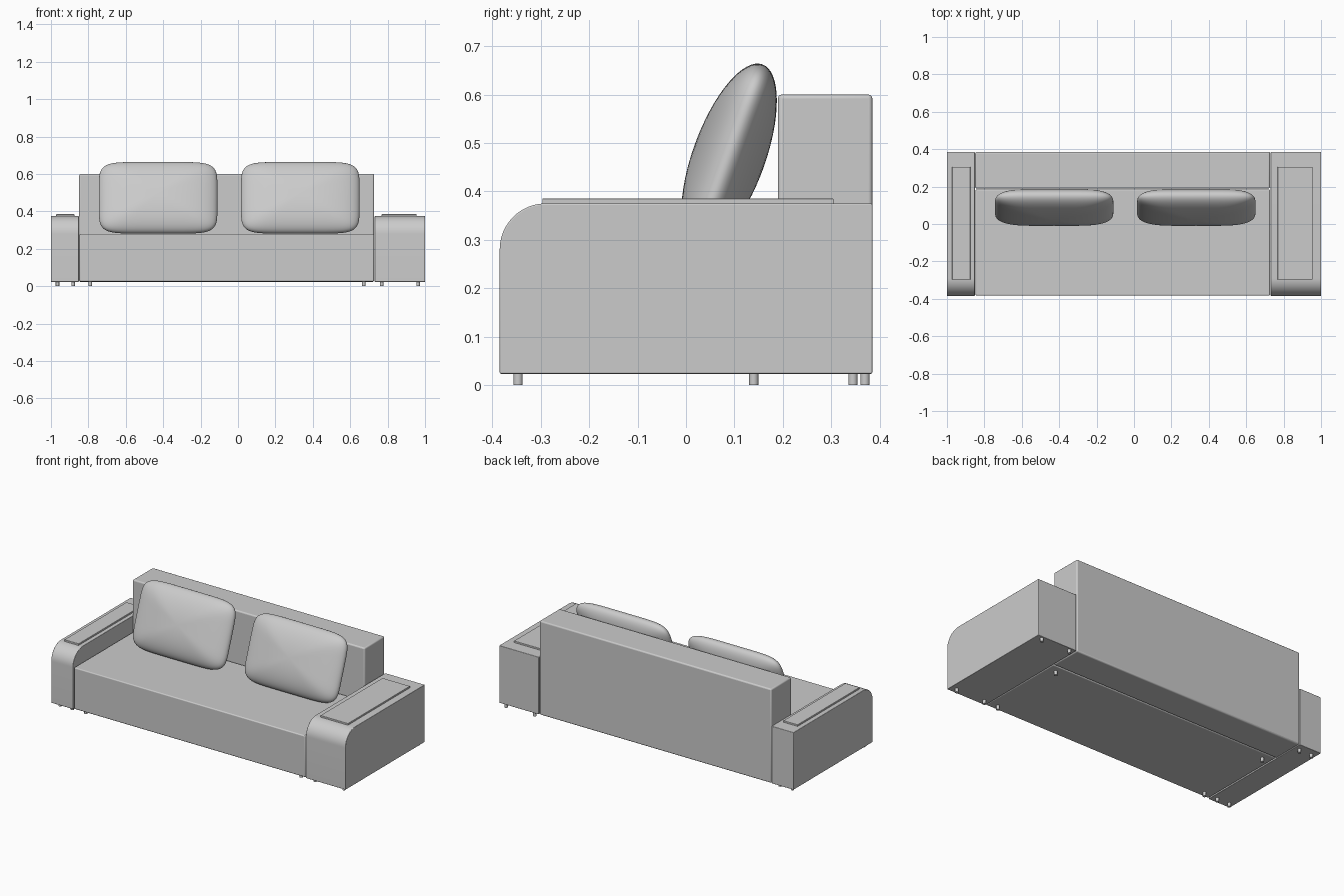
import bpy, bmesh, math
from mathutils import Matrix, Vector

if "Cube" in bpy.data.objects:
    bpy.data.objects.remove(bpy.data.objects["Cube"])


def finish(bm, name, bevel=0.0):
    bmesh.ops.recalc_face_normals(bm, faces=bm.faces)
    mesh = bpy.data.meshes.new(name)
    bm.to_mesh(mesh)
    bm.free()
    obj = bpy.data.objects.new(name, mesh)
    bpy.context.collection.objects.link(obj)
    if bevel:
        mod = obj.modifiers.new("soft_edges", 'BEVEL')
        mod.width = bevel
        mod.segments = 3
        mod.limit_method = 'ANGLE'
        mod.angle_limit = math.radians(40)
    bpy.ops.object.select_all(action='DESELECT')
    bpy.context.view_layer.objects.active = obj
    obj.select_set(True)
    bpy.ops.object.shade_smooth_by_angle(angle=math.radians(40))
    return obj


def box(name, x0, x1, y0, y1, z0, z1, bevel):
    bm = bmesh.new()
    size = Matrix.Diagonal((x1 - x0, y1 - y0, z1 - z0, 1))
    centre = Matrix.Translation(((x0 + x1) / 2, (y0 + y1) / 2, (z0 + z1) / 2))
    bmesh.ops.create_cube(bm, size=1, matrix=centre @ size)
    return finish(bm, name, bevel)


def arm(name, x0, x1, r=0.095):
    # side profile with a rounded top front corner, extruded across x
    profile = [(0.385, 0.375), (0.385, 0.023), (-0.385, 0.023)]
    for i in range(13):
        a = math.pi - i * math.pi / 24
        profile.append((-0.385 + r + r * math.cos(a), 0.375 - r + r * math.sin(a)))
    bm = bmesh.new()
    face = bm.faces.new([bm.verts.new((x0, y, z)) for y, z in profile])
    ext = bmesh.ops.extrude_face_region(bm, geom=[face])
    verts = [v for v in ext["geom"] if isinstance(v, bmesh.types.BMVert)]
    bmesh.ops.translate(bm, verts=verts, vec=(x1 - x0, 0, 0))
    return finish(bm, name, 0.003)


def cushion(name, cx):
    # sphere with its poles front and back, squared to a rounded rectangle
    bm = bmesh.new()
    bmesh.ops.create_uvsphere(bm, u_segments=80, v_segments=32, radius=1)
    turn = Matrix.Translation((cx, 0.089, 0.4725)) @ Matrix.Rotation(math.radians(-20), 4, 'X')
    for v in bm.verts:
        r = math.hypot(v.co.x, v.co.y)
        u = w = 0.0
        if r > 1e-6:
            c, s = v.co.x / r, v.co.y / r
            u = r * math.copysign(abs(c) ** 0.32, c)
            w = r * math.copysign(abs(s) ** 0.32, s)
        v.co = turn @ Vector((0.317 * u, -0.075 * v.co.z, 0.202 * w))
    return finish(bm, name)


def leg(name, x, y):
    bm = bmesh.new()
    bmesh.ops.create_cone(bm, cap_ends=True, segments=20, radius1=0.0095, radius2=0.0095,
                          depth=0.027, matrix=Matrix.Translation((x, y, 0.0135)))
    return finish(bm, name)


# Seat block and backrest
box("seat", -0.847, 0.727, -0.383, 0.185, 0.025, 0.28, 0.006)
box("backrest", -0.849, 0.727, 0.19, 0.385, 0.023, 0.6, 0.008)

# Armrests: narrow left, wide right, each with a thin top tray
arm("left_arm", -1.0, -0.851)
arm("right_arm", 0.731, 1.0)
box("left_arm_tray", -0.972, -0.875, -0.297, 0.305, 0.36, 0.385, 0.002)
box("right_arm_tray", 0.768, 0.955, -0.297, 0.305, 0.36, 0.385, 0.002)

# Leaning back cushions
cushion("left_cushion", -0.427)
cushion("right_cushion", 0.333)

# Short round legs
for part, xs, ys in (("left_arm", (-0.965, -0.882), (-0.347, 0.345)),
                     ("seat", (-0.79, 0.672), (-0.347, 0.14)),
                     ("right_arm", (0.768, 0.963), (-0.347, 0.37))):
    for x in xs:
        for y in ys:
            leg(part + "_leg", x, y)
